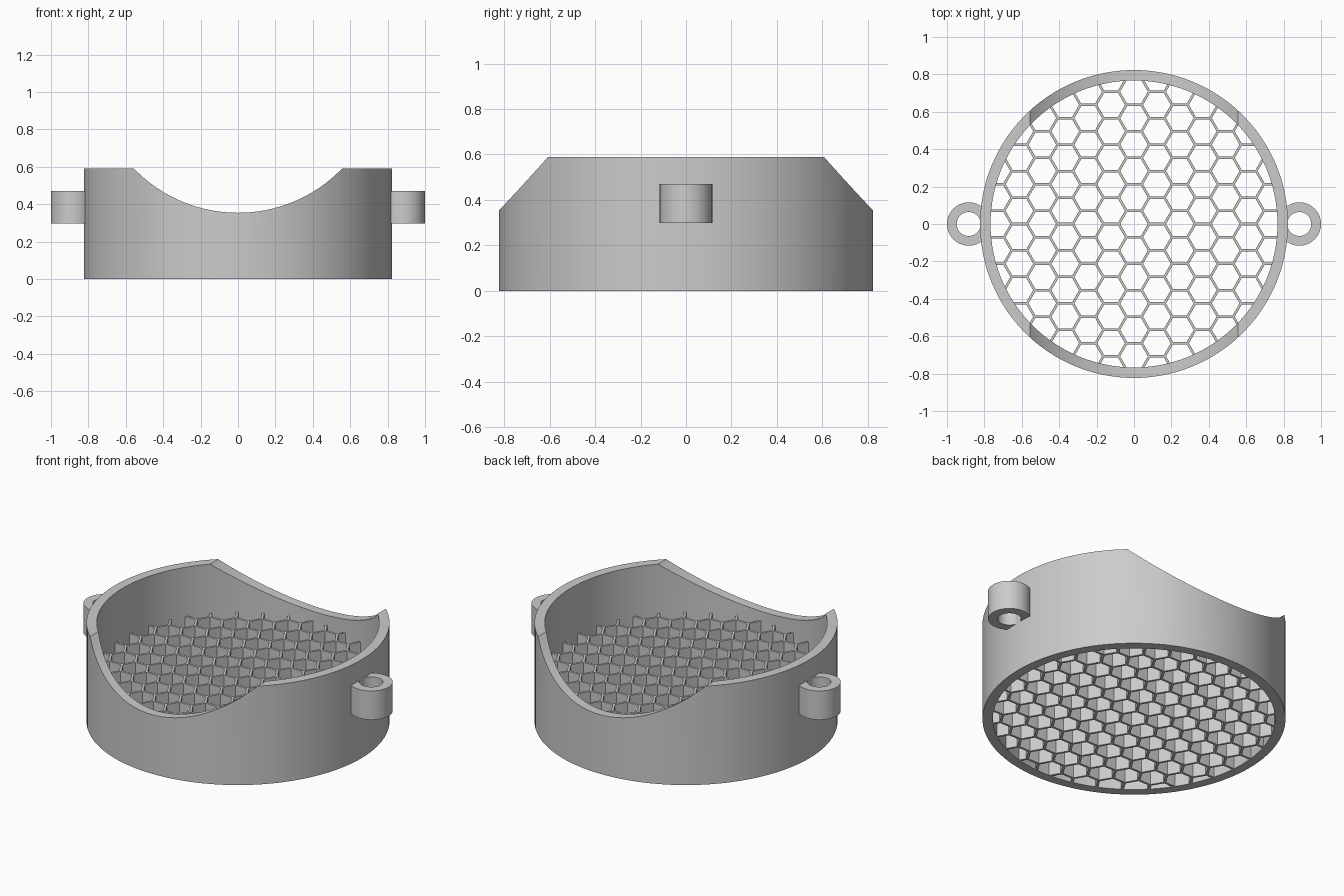
import bpy, bmesh, math
from mathutils import Matrix

OUTER, INNER, HEIGHT = 0.823, 0.767, 0.59
GRID_HEIGHT, PITCH, STRUT = 0.295, 0.1415, 0.0135

cube = bpy.data.objects.get("Cube")
if cube:
    bpy.data.objects.remove(cube, do_unlink=True)

grey = bpy.data.materials.new("plain grey")
grey.use_nodes = True
grey.diffuse_color = (0.6, 0.6, 0.6, 1)
grey.node_tree.nodes["Principled BSDF"].inputs["Base Color"].default_value = grey.diffuse_color


def add_prism(bm, radius, z0, z1, sides, x=0, y=0):
    """Upright closed prism with a corner on +x."""
    ring = [(x + radius * math.cos(2 * math.pi * i / sides),
             y + radius * math.sin(2 * math.pi * i / sides)) for i in range(sides)]
    low = [bm.verts.new((px, py, z0)) for px, py in ring]
    high = [bm.verts.new((px, py, z1)) for px, py in ring]
    bm.faces.new(low[::-1])
    bm.faces.new(high)
    for i in range(sides):
        j = (i + 1) % sides
        bm.faces.new((low[i], low[j], high[j], high[i]))


def add_tube(bm, outer, inner, z0, z1, sides):
    """Upright ring with a rectangular section."""
    section = ((inner, z0), (outer, z0), (outer, z1), (inner, z1))
    loops = []
    for i in range(sides):
        a = 2 * math.pi * i / sides
        loops.append([bm.verts.new((r * math.cos(a), r * math.sin(a), z)) for r, z in section])
    for i in range(sides):
        a, b = loops[i], loops[(i + 1) % sides]
        for k in range(4):
            n = (k + 1) % 4
            bm.faces.new((a[k], b[k], b[n], a[n]))


def make_object(name, bm):
    bmesh.ops.recalc_face_normals(bm, faces=bm.faces)
    mesh = bpy.data.meshes.new(name)
    bm.to_mesh(mesh)
    bm.free()
    mesh.materials.append(grey)
    obj = bpy.data.objects.new(name, mesh)
    bpy.context.collection.objects.link(obj)
    return obj


def activate(obj):
    bpy.ops.object.select_all(action='DESELECT')
    obj.select_set(True)
    bpy.context.view_layer.objects.active = obj


def cut(obj, cutter):
    cutter.hide_render = True
    mod = obj.modifiers.new("cut", 'BOOLEAN')
    mod.operation, mod.solver, mod.object = 'DIFFERENCE', 'EXACT', cutter
    activate(obj)
    bpy.ops.object.modifier_apply(modifier=mod.name)
    bpy.data.objects.remove(cutter, do_unlink=True)


def smooth(obj):
    activate(obj)
    bpy.ops.object.shade_smooth_by_angle(angle=math.radians(30))


# Outer wall with a round saddle cut running front to back
bm = bmesh.new()
add_tube(bm, OUTER, INNER, 0, HEIGHT, 128)
wall = make_object("outer_wall", bm)
bm = bmesh.new()
add_prism(bm, 0.773, -1, 1, 128)
bm.transform(Matrix.Translation((0, 0, 1.127)) @ Matrix.Rotation(math.pi / 2, 4, 'X'))
cut(wall, make_object("saddle_cutter", bm))
smooth(wall)

# Honeycomb core, its rim buried inside the wall
bm = bmesh.new()
add_prism(bm, INNER + 0.004, 0, GRID_HEIGHT, 128)
core = make_object("honeycomb_core", bm)
bm = bmesh.new()
cell = (PITCH - STRUT) / math.sqrt(3)
column_step = PITCH * math.sqrt(3) / 2
for col in range(-7, 8):
    for row in range(-7, 8):
        x, y = col * column_step, (row + 0.5 * (col % 2)) * PITCH
        if math.hypot(x, y) < INNER + cell:
            add_prism(bm, cell, -0.1, GRID_HEIGHT + 0.1, 6, x, y)
cut(core, make_object("cell_cutters", bm))

# Mounting eyelets on both sides
for side, x in (("left", 0.884), ("right", -0.884)):
    bm = bmesh.new()
    add_tube(bm, 0.116, 0.064, 0.298, 0.471, 64)
    bm.transform(Matrix.Translation((x, 0, 0)))
    smooth(make_object(side + "_eyelet", bm))
